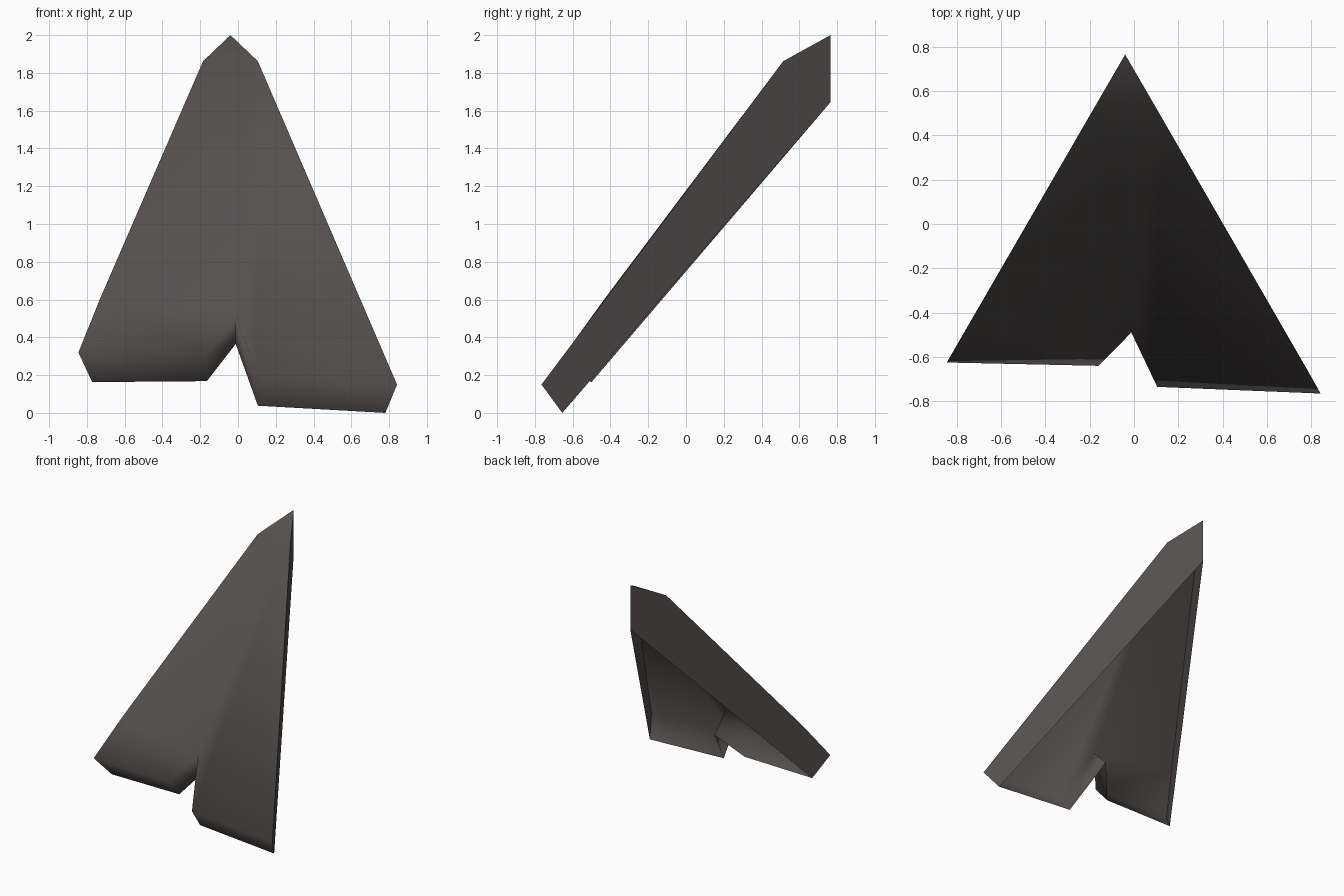
import bpy, math

if "Cube" in bpy.data.objects:
    bpy.data.objects.remove(bpy.data.objects["Cube"])

# One dark warm grey
mat = bpy.data.materials.new("dark warm grey")
mat.diffuse_color = (0.09, 0.08, 0.076, 1)
mat.use_nodes = True
mat.node_tree.nodes["Principled BSDF"].inputs["Base Color"].default_value = mat.diffuse_color

# Tip of the arrowhead (outer and rear ends of its vertical edge) and shoulders
tip, tip_rear = (-0.04, 0.765, 2.0), (-0.04, 0.765, 1.645)
left_shoulder, right_shoulder = (-0.185, 0.515, 1.862), (0.105, 0.515, 1.862)
left_bend = (-0.73, -0.43, 0.605)

# Lower outline with the notch: front rim, and rear rim of the folded lip
front_rim = [(-0.845, -0.625, 0.32), (-0.16, -0.64, 0.315), (-0.012, -0.49, 0.515),
             (0.105, -0.735, 0.19), (0.842, -0.765, 0.15)]
rear_rim = [(-0.772, -0.5, 0.163), (-0.165, -0.51, 0.168), (-0.012, -0.345, 0.365),
            (0.105, -0.63, 0.038), (0.78, -0.655, 0.0)]

# Open-backed shell: sloping front panel, tip facet, lower lip, two side walls
f, r = front_rim, rear_rim
polys = [
    [tip, left_shoulder, right_shoulder],
    [left_shoulder, f[2], right_shoulder],
    [left_shoulder, left_bend, f[0], f[1], f[2]],
    [right_shoulder, f[2], f[3], f[4]],
    [tip, tip_rear, r[0], f[0], left_bend, left_shoulder],
    [tip, right_shoulder, f[4], r[4], tip_rear],
]
polys += [[f[i], r[i], r[i + 1], f[i + 1]] for i in range(4)]

verts = list(dict.fromkeys(p for poly in polys for p in poly))
mesh = bpy.data.meshes.new("arrowhead_shell")
mesh.from_pydata(verts, [], [[verts.index(p) for p in poly] for poly in polys])
mesh.materials.append(mat)
shell = bpy.data.objects.new("arrowhead_shell", mesh)
bpy.context.collection.objects.link(shell)

# Front rolls smoothly into the tip and lip, side walls stay crisp
bpy.context.view_layer.objects.active = shell
shell.select_set(True)
bpy.ops.object.shade_smooth_by_angle(angle=math.radians(95))
